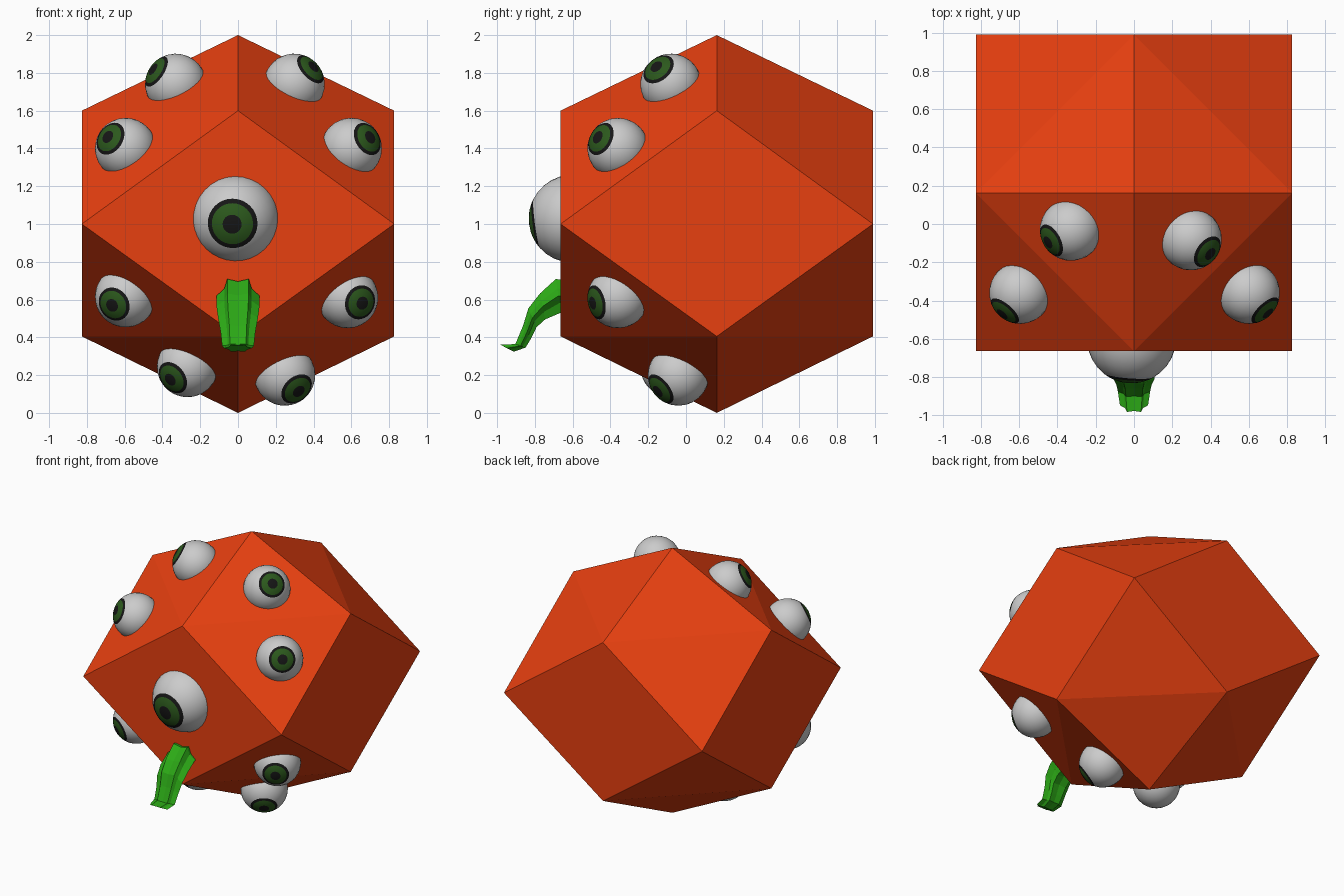
import bpy, bmesh
from math import sin, cos, pi, radians
from mathutils import Vector

if "Cube" in bpy.data.objects:
    bpy.data.objects.remove(bpy.data.objects["Cube"])


def material(name, rgb):
    m = bpy.data.materials.new(name)
    m.diffuse_color = (*rgb, 1)
    m.use_nodes = True
    m.node_tree.nodes["Principled BSDF"].inputs["Base Color"].default_value = m.diffuse_color
    return m


ORANGE = material("orange", (0.8, 0.05, 0.005))
WHITE = material("eye_white", (0.8, 0.8, 0.8))
BLACK = material("black", (0.008, 0.008, 0.008))
IRIS = material("iris_green", (0.025, 0.1, 0.012))
GREEN = material("stem_green", (0.025, 0.4, 0.008))


def finish(name, bm, mats):
    bmesh.ops.recalc_face_normals(bm, faces=bm.faces[:])
    me = bpy.data.meshes.new(name)
    bm.to_mesh(me)
    bm.free()
    for m in mats:
        me.materials.append(m)
    ob = bpy.data.objects.new(name, me)
    bpy.context.collection.objects.link(ob)
    return ob


def skin(bm, a, b, mat=0, smooth=False):
    """Join two rings of vertices; a ring may be a single pole."""
    n = max(len(a), len(b))
    for i in range(n):
        j = (i + 1) % n
        if len(a) == 1:
            f = bm.faces.new((a[0], b[i], b[j]))
        elif len(b) == 1:
            f = bm.faces.new((a[i], b[0], a[j]))
        else:
            f = bm.faces.new((a[i], b[i], b[j], a[j]))
        f.material_index = mat
        f.smooth = smooth


# Body: rhombic block as the hull of two tips, eight mid points, four corners
CY, H = 0.163, 0.827
pts = [(0, CY, 0), (0, CY, 2)]
pts += [(sx * H, CY + sy * H, 1) for sx in (-1, 1) for sy in (-1, 1)]
for z in (0.405, 1.6):
    pts += [(s * H, CY, z) for s in (-1, 1)] + [(0, CY + s * H, z) for s in (-1, 1)]
bm = bmesh.new()
for p in pts:
    bm.verts.new(p)
bmesh.ops.convex_hull(bm, input=bm.verts[:])
bmesh.ops.dissolve_limit(bm, angle_limit=radians(1), verts=bm.verts[:], edges=bm.edges[:])
finish("body", bm, [ORANGE])


# Eyes: ball lathed around its gaze, with pupil, iris and dark rim bands
def eye(name, centre, radius, gaze, seg=32):
    bands = [(12.5, 1), (20, 2), (28, 2), (34.5, 1)] + [(34.5 + 11.5 * i, 0) for i in range(1, 12)]
    bm = bmesh.new()
    prev = [bm.verts.new((0, 0, radius))]
    for ang, mat in bands:
        a = radians(ang)
        ring = [bm.verts.new((radius * sin(a) * cos(2 * pi * i / seg),
                              radius * sin(a) * sin(2 * pi * i / seg),
                              radius * cos(a))) for i in range(seg)]
        skin(bm, prev, ring, mat, True)
        prev = ring
    skin(bm, prev, [bm.verts.new((0, 0, -radius))], 0, True)
    ob = finish(name, bm, [WHITE, BLACK, IRIS])
    ob.location = centre
    ob.rotation_mode = 'QUATERNION'
    ob.rotation_quaternion = Vector(gaze).to_track_quat('Z', 'Y')


eye("front_eye", (-0.013, -0.6, 1.028), 0.233, (-0.08, -1, -0.13))
small_eyes = [
    ((-0.33, -0.03, 1.74), (-0.118, -0.065, 0.078)),
    ((-0.595, -0.36, 1.40), (-0.085, -0.1, 0.055)),
    ((0.297, -0.08, 1.74), (0.093, -0.07, 0.085)),
    ((0.60, -0.36, 1.40), (0.093, -0.1, 0.055)),
    ((-0.595, -0.36, 0.615), (-0.07, -0.13, -0.045)),
    ((0.58, -0.36, 0.61), (0.067, -0.115, -0.025)),
    ((-0.267, -0.08, 0.245), (-0.093, -0.11, -0.07)),
    ((0.247, -0.04, 0.2), (0.065, -0.095, -0.075)),
]
for i, (c, g) in enumerate(small_eyes):
    eye(f"small_eye_{i + 1}", c, 0.162, g)

# Stem: fluted sections given by upper point, lower point (y, z), half width
sections = [
    ((-0.60, 0.70), (-0.60, 0.54), 0.095),
    ((-0.69, 0.715), (-0.66, 0.525), 0.105),
    ((-0.774, 0.637), (-0.745, 0.49), 0.105),
    ((-0.836, 0.557), (-0.79, 0.45), 0.098),
    ((-0.863, 0.467), (-0.82, 0.39), 0.085),
    ((-0.905, 0.365), (-0.847, 0.345), 0.078),
    ((-0.985, 0.362), (-0.91, 0.323), 0.068),
]
bm = bmesh.new()
prev, N = None, 12
for (uy, uz), (ly, lz), w in sections:
    ring = []
    for i in range(N):
        a = 2 * pi * (i + 0.0) / N
        r = 0.8 if i % 2 == 0 else 1.08
        t = 0.5 + 0.5 * r * cos(a)
        ring.append(bm.verts.new((w * r * sin(a), ly + (uy - ly) * t, lz + (uz - lz) * t)))
    if prev:
        skin(bm, prev, ring)
    else:
        bm.faces.new(ring)
    prev = ring
bm.faces.new(prev)
finish("stem", bm, [GREEN])
